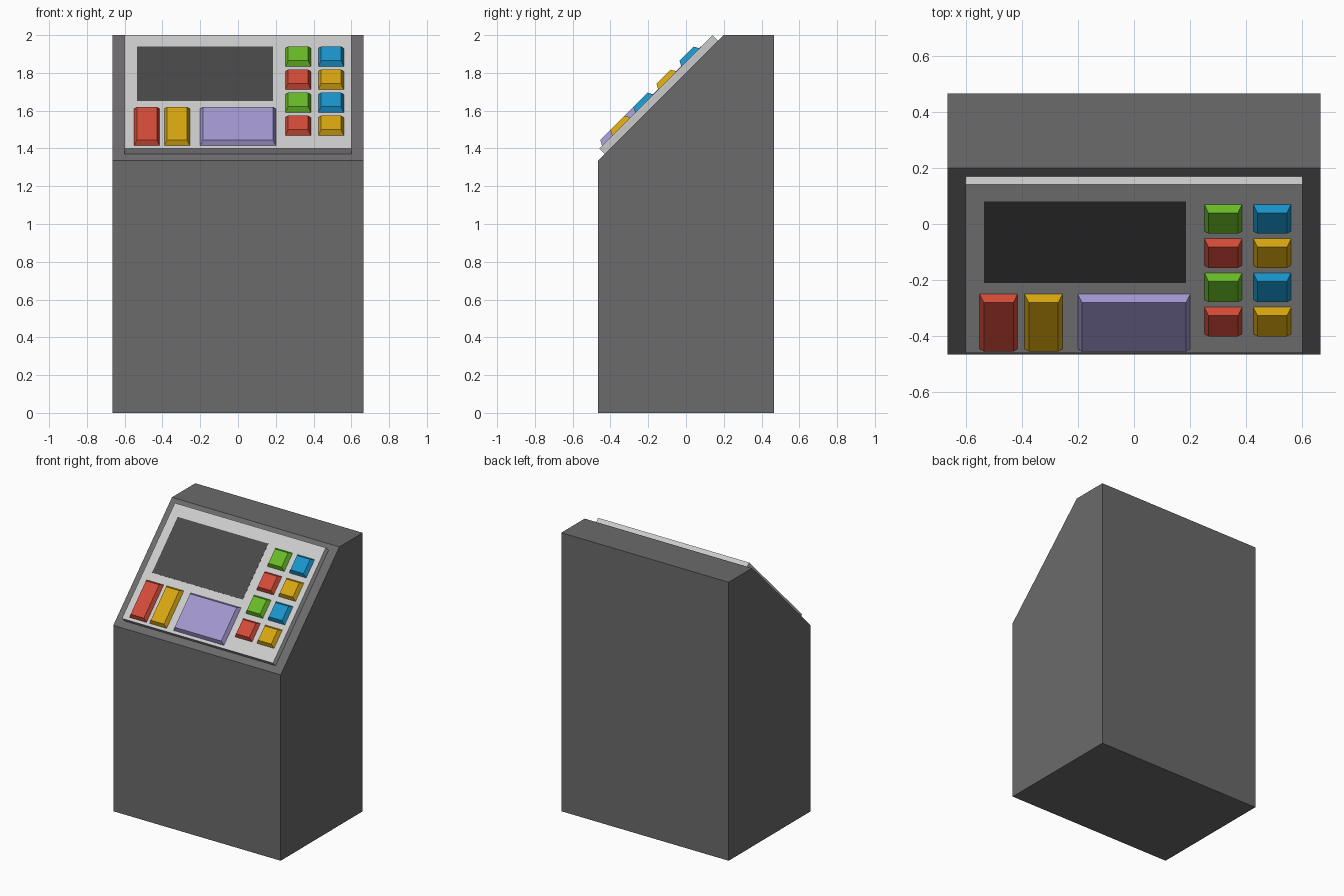
import bpy, bmesh, math
from mathutils import Matrix, Vector

if "Cube" in bpy.data.objects:
    bpy.data.objects.remove(bpy.data.objects["Cube"])

R2 = math.sqrt(2)


def material(name, rgb):
    m = bpy.data.materials.new(name)
    m.diffuse_color = (*rgb, 1)
    m.use_nodes = True
    m.node_tree.nodes["Principled BSDF"].inputs["Base Color"].default_value = m.diffuse_color
    return m


BODY = material("body_grey", (0.15, 0.145, 0.15))
PANEL = material("panel_grey", (0.55, 0.55, 0.55))
SCREEN = material("screen_dark", (0.065, 0.065, 0.065))
RED = material("red", (0.65, 0.07, 0.04))
YELLOW = material("yellow", (0.68, 0.38, 0.005))
GREEN = material("green", (0.14, 0.50, 0.02))
BLUE = material("blue", (0.01, 0.30, 0.60))
LILAC = material("lilac", (0.36, 0.31, 0.62))

# Frame of the sloped console: origin at the middle of the panel's outer face
SLOPE = Matrix.Translation((0, -0.16, 1.70)) @ Matrix.Rotation(math.radians(45), 4, 'X')


def add_object(name, bm, mat, matrix=Matrix()):
    bmesh.ops.recalc_face_normals(bm, faces=bm.faces)
    mesh = bpy.data.meshes.new(name)
    bm.to_mesh(mesh)
    bm.free()
    mesh.materials.append(mat)
    ob = bpy.data.objects.new(name, mesh)
    ob.matrix_world = matrix
    bpy.context.collection.objects.link(ob)
    return ob


def slope_block(name, x, v, width, length, z0, z1, mat, inset=0.0):
    """Block lying on the slope, its upper face pulled in by inset."""
    bm = bmesh.new()
    bmesh.ops.create_cube(bm, size=1)
    for p in bm.verts:
        top = p.co.z > 0
        k = 2 * inset if top else 0
        p.co = Vector((x + p.co.x * (width - k), v + p.co.y * (length - k), z1 if top else z0))
    return add_object(name, bm, mat, SLOPE)


# Cabinet: side profile (y, z) extruded across the width
bm = bmesh.new()
profile = [(-0.465, 0), (0.465, 0), (0.465, 2), (0.20, 2), (-0.465, 1.335)]
side = bm.faces.new([bm.verts.new((-0.665, y, z)) for y, z in profile])
ext = bmesh.ops.extrude_face_region(bm, geom=[side])
bmesh.ops.translate(bm, vec=(1.33, 0, 0),
                    verts=[g for g in ext["geom"] if isinstance(g, bmesh.types.BMVert)])
add_object("cabinet", bm, BODY)

# Control panel and screen
slope_block("control_panel", 0, 0, 1.2, 1.2 / R2, -0.06 / R2, 0, PANEL)
slope_block("screen", -0.175, (1.73 - 1.54) / R2, 0.72, 0.58 / R2, -0.01, 0.001, SCREEN)

# Keypad: two columns, four rows, colours alternating by row
H, INSET = 0.028, 0.015
for row in range(4):
    v = (1.905 - 0.244 * row - 1.54) / R2
    pair = (GREEN, BLUE) if row % 2 == 0 else (RED, YELLOW)
    for col, x in enumerate((0.318, 0.4925)):
        slope_block(f"key_{row}_{col}", x, v, 0.135, 0.135, 0, H, pair[col], INSET)

# Large lower buttons
for name, x, w, mat in (("red_button", -0.4825, 0.135, RED),
                        ("yellow_button", -0.3225, 0.135, YELLOW),
                        ("wide_button", 0.0, 0.40, LILAC)):
    slope_block(name, x, (1.165 - 1.54) / R2, w, 0.276, 0, H, mat, INSET)
